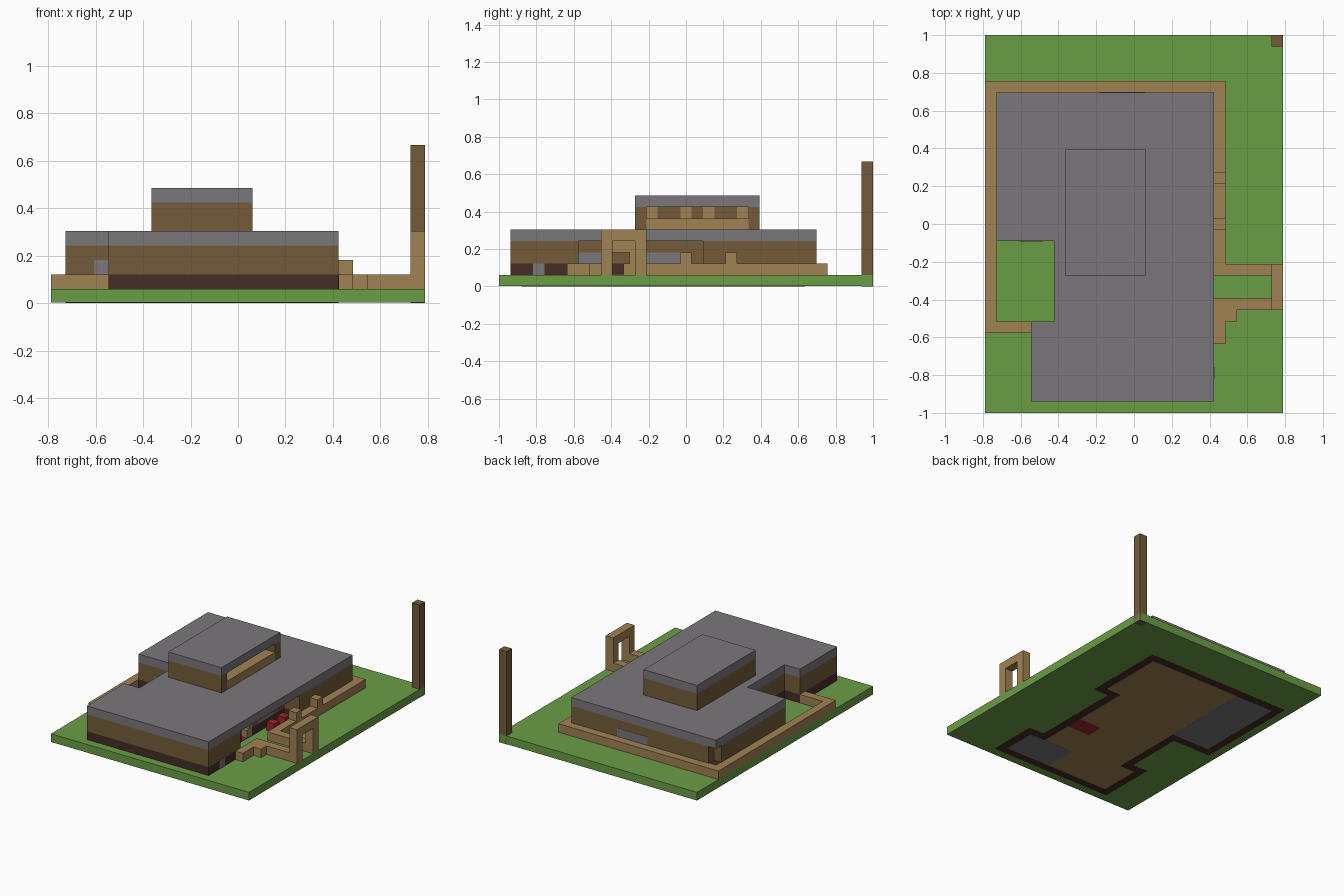
import bpy
import bmesh

cube = bpy.data.objects.get("Cube")
if cube:
    bpy.data.objects.remove(cube, do_unlink=True)

U = 2 / 33          # one block of the modular grid
W, D = 26, 33       # plot size in blocks


def material(name, rgb):
    lin = [((c / 255 + 0.055) / 1.055) ** 2.4 for c in rgb]
    m = bpy.data.materials.new(name)
    m.use_nodes = True
    m.diffuse_color = (*lin, 1)
    m.node_tree.nodes["Principled BSDF"].inputs["Base Color"].default_value = (*lin, 1)
    return m


GRASS = material("grass green", (106, 157, 69))
ROOF = material("slate grey", (122, 119, 123))
WALL = material("brown wood", (116, 92, 58))
TRIM = material("light wood", (160, 130, 84))
BASE = material("dark wood", (69, 45, 38))
RED = material("red fabric", (158, 36, 44))


def prism(bm, points, k0, k1):
    """Extrude a plan outline, given in blocks, between two heights."""
    low, high = ([bm.verts.new(((x - W / 2) * U, (y - D / 2) * U, k * U)) for x, y in points]
                 for k in (k0, k1))
    bm.faces.new(low)
    bm.faces.new(high)
    n = len(points)
    for i in range(n):
        j = (i + 1) % n
        bm.faces.new((low[i], low[j], high[j], high[i]))


def finish(bm, name, mat):
    bmesh.ops.recalc_face_normals(bm, faces=bm.faces)
    mesh = bpy.data.meshes.new(name)
    bm.to_mesh(mesh)
    bm.free()
    mesh.materials.append(mat)
    obj = bpy.data.objects.new(name, mesh)
    bpy.context.collection.objects.link(obj)


def slab(name, mat, points, k0, k1):
    bm = bmesh.new()
    prism(bm, points, k0, k1)
    finish(bm, name, mat)


def rect(x0, y0, x1, y1):
    return [(x0, y0), (x1, y0), (x1, y1), (x0, y1)]


def box(name, mat, x0, y0, x1, y1, k0, k1):
    slab(name, mat, rect(x0, y0, x1, y1), k0, k1)


def walls(name, mat, path, k0, k1):
    """One block thick walls on the right-hand side of a path."""
    bm = bmesh.new()
    for (ax, ay), (bx, by) in zip(path, path[1:]):
        length = abs(bx - ax) + abs(by - ay)
        nx, ny = (by - ay) / length, (ax - bx) / length
        xs = sorted((ax, bx + nx))
        ys = sorted((ay, by + ny))
        prism(bm, rect(xs[0], ys[0], xs[1], ys[1]), k0, k1)
    finish(bm, name, mat)


# Plot and corner pole
box("ground", GRASS, 0, 0, W, D, 0.03, 1)
box("corner_pole", WALL, 25, 32, 26, 33, 0, 11)

# House outline, open at the porch door; the upper wall has a notched back corner
start = [(18, 10), (18, 7), (20, 7), (20, 1), (4, 1), (4, 8), (6, 8), (6, 15), (1, 15)]
end = [(20, 28), (20, 18), (18, 18), (18, 12)]
outline = start + [(1, 28)] + end
walls("base_course", BASE, outline, 1, 2)
walls("house_wall", WALL, start + [(1, 27), (2, 27), (2, 28)] + end, 2, 4)
box("door_lintel", TRIM, 17, 10, 18, 12, 3, 4)
box("door_leaf", TRIM, 17.2, 11.5, 18, 12, 1, 3)
box("door_step", TRIM, 17.2, 11, 18, 11.5, 1, 2)
roof_plan = [(4, 1), (20, 1), (20, 28), (1, 28), (1, 15), (6, 15), (6, 8), (4, 8)]
slab("main_roof", ROOF, roof_plan, 4, 5)

# Floor finishes, showing on the underside of the plot and indoors
slab("footing", BASE, outline, 0.02, 0.03)
floor = [(17, 17), (17, 6), (19, 6), (19, 2), (5, 2), (5, 7), (7, 7),
         (7, 16), (2, 16), (2, 27), (19, 27), (19, 19), (17, 19)]
slab("wood_floor", TRIM, floor, 0.01, 0.02)
box("stone_floor_back", ROOF, 2, 16, 7, 27, 0, 0.01)
box("stone_floor_front", ROOF, 13, 2, 19, 6, 0, 0.01)
box("carpet_underside", RED, 14, 10, 17, 12, 0, 0.01)
slab("inner_floor", TRIM, floor, 1, 1.04)
box("carpet", RED, 14, 10, 18, 12, 1.04, 1.1)

# Windows as thin panes
T = 0.03
box("window_back", ROOF, 10, 28, 14, 28 + T, 2, 3)
box("window_court", ROOF, 3, 15 - T, 5, 15, 2, 3)
box("window_side", ROOF, 20, 3, 20 + T, 4, 1, 2)
box("window_porch_front", ROOF, 18, 7, 18 + T, 9, 2, 3)
box("window_porch_back", ROOF, 18, 13, 18 + T, 16, 2, 3)

# Upper storey with a recessed balcony on one side
upper = [(7, 12), (14, 12), (14, 13), (12, 13), (12, 22), (14, 22), (14, 23), (7, 23)]
slab("upper_wall", WALL, upper, 5, 7)
box("upper_roof", ROOF, 7, 12, 14, 23, 7, 8)
box("balcony_floor", TRIM, 12, 13, 14, 22, 5, 6)
for j in (13, 16, 18, 21):
    box("balcony_post", TRIM, 12, j, 12.1, j + 1, 6, 7)

# Low terrace wall around the back and sides
terrace = [(0, 7), (4, 7), (4, 8), (1, 8), (1, 28), (20, 28), (20, 13), (20, 12),
           (25, 12), (25, 13), (21, 13), (21, 29), (0, 29)]
slab("terrace_wall", TRIM, terrace, 1, 2)
slab("path_wall", TRIM, [(20, 6), (21, 6), (21, 8), (22, 8), (22, 9),
                         (25, 9), (25, 10), (20, 10)], 1, 2)
for j in (16, 20):
    box("terrace_post", TRIM, 20, j, 21, j + 1, 2, 3)

# Gate frame
for j in (9, 12):
    box("gate_post", TRIM, 25, j, 26, j + 1, 1, 4)
box("gate_beam", TRIM, 25, 9, 26, 13, 4, 5)

# Porch seats
for j in (14, 16):
    box("porch_seat", RED, 18.5, j, 19.5, j + 1, 1, 2)
